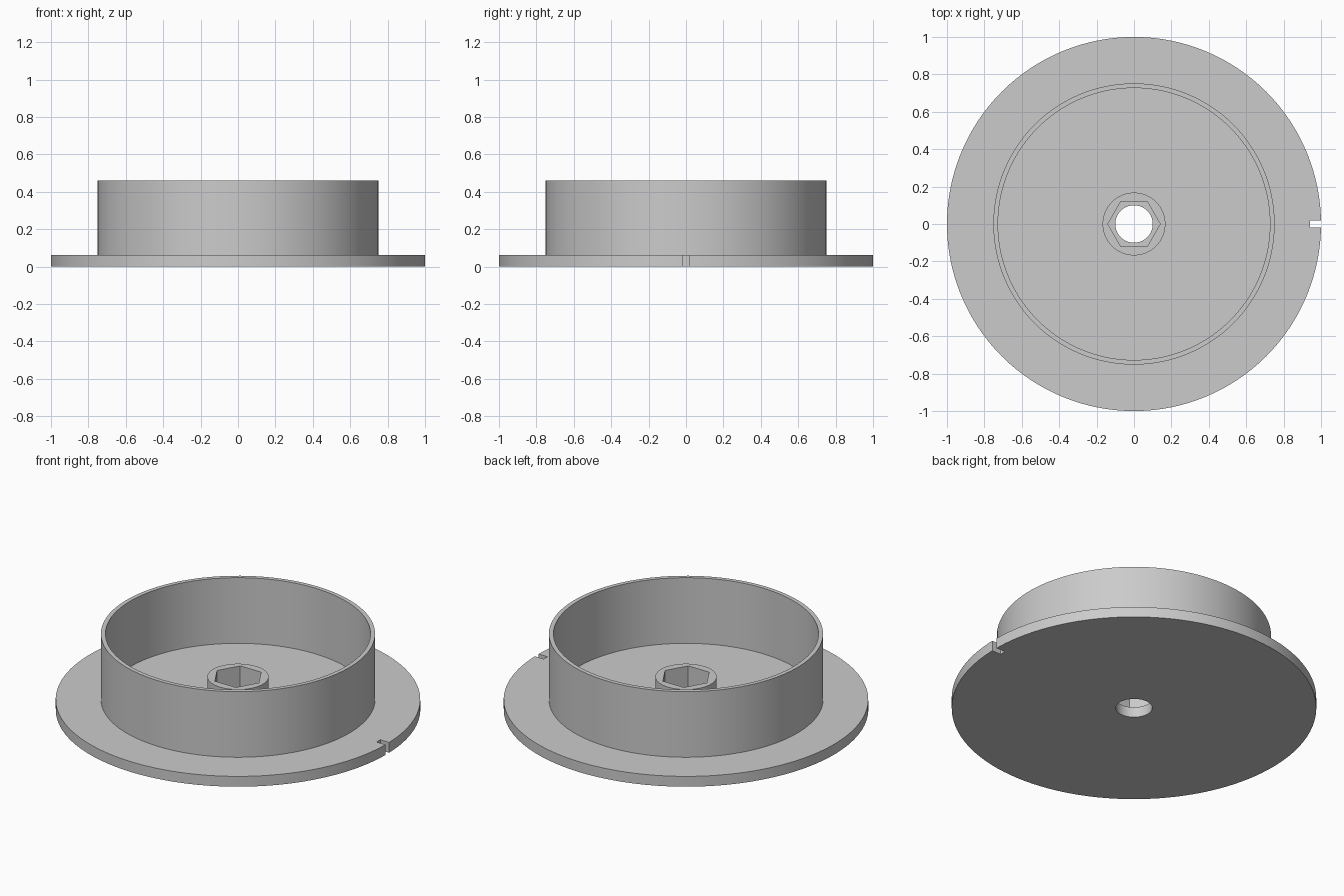
import bpy, bmesh, math
from mathutils import Matrix

if "Cube" in bpy.data.objects:
    bpy.data.objects.remove(bpy.data.objects["Cube"])

SEGMENTS = 128
FLOOR = 0.0625   # top of the flange plate
HUB_TOP = 0.20


def new_object(name, bm):
    bmesh.ops.recalc_face_normals(bm, faces=bm.faces)
    mesh = bpy.data.meshes.new(name)
    bm.to_mesh(mesh)
    bm.free()
    obj = bpy.data.objects.new(name, mesh)
    bpy.context.collection.objects.link(obj)
    return obj


def lathe(name, profile):
    """Revolve a closed (radius, z) profile around the z axis."""
    bm = bmesh.new()
    rings = []
    for i in range(SEGMENTS):
        a = 2 * math.pi * i / SEGMENTS
        rings.append([bm.verts.new((r * math.cos(a), r * math.sin(a), z))
                      for r, z in profile])
    n = len(profile)
    for i in range(SEGMENTS):
        a, b = rings[i], rings[(i + 1) % SEGMENTS]
        for j in range(n):
            k = (j + 1) % n
            bm.faces.new((a[j], b[j], b[k], a[k]))
    return new_object(name, bm)


def cut(target, cutter):
    cutter.hide_render = True
    mod = target.modifiers.new("cut", 'BOOLEAN')
    mod.operation = 'DIFFERENCE'
    mod.solver = 'EXACT'
    mod.object = cutter
    bpy.context.view_layer.objects.active = target
    bpy.ops.object.modifier_apply(modifier=mod.name)
    bpy.data.objects.remove(cutter, do_unlink=True)


# Flange plate, thin upright wall and central hub as one turned piece
body = lathe("flanged_cap", [
    (0.10, 0), (1.0, 0), (1.0, FLOOR),
    (0.752, FLOOR), (0.752, 0.46), (0.727, 0.46), (0.727, FLOOR),
    (0.168, FLOOR), (0.168, HUB_TOP), (0.10, HUB_TOP)])

# Hexagonal nut pocket in the hub
bm = bmesh.new()
depth = 0.3
bmesh.ops.create_cone(bm, cap_ends=True, segments=6, radius1=0.14, radius2=0.14,
                      depth=depth,
                      matrix=Matrix.Translation((0, 0, FLOOR + depth / 2))
                      @ Matrix.Rotation(math.radians(30), 4, 'Z'))
# Points of the hexagon must lie on the x axis
if not any(abs(v.co.y) < 1e-4 for v in bm.verts):
    bmesh.ops.rotate(bm, verts=bm.verts, cent=(0, 0, 0),
                     matrix=Matrix.Rotation(math.radians(30), 3, 'Z'))
cut(body, new_object("hex_cutter", bm))

# Alignment notch in the flange edge
bm = bmesh.new()
bmesh.ops.create_cube(bm, size=1, matrix=Matrix.Translation((1.04, 0, 0.03))
                      @ Matrix.Diagonal((0.2, 0.036, 0.3, 1)))
cut(body, new_object("notch_cutter", bm))

# Smooth round walls, crisp edges
bpy.ops.object.select_all(action='DESELECT')
body.select_set(True)
bpy.context.view_layer.objects.active = body
bpy.ops.object.shade_smooth_by_angle(angle=math.radians(30))
